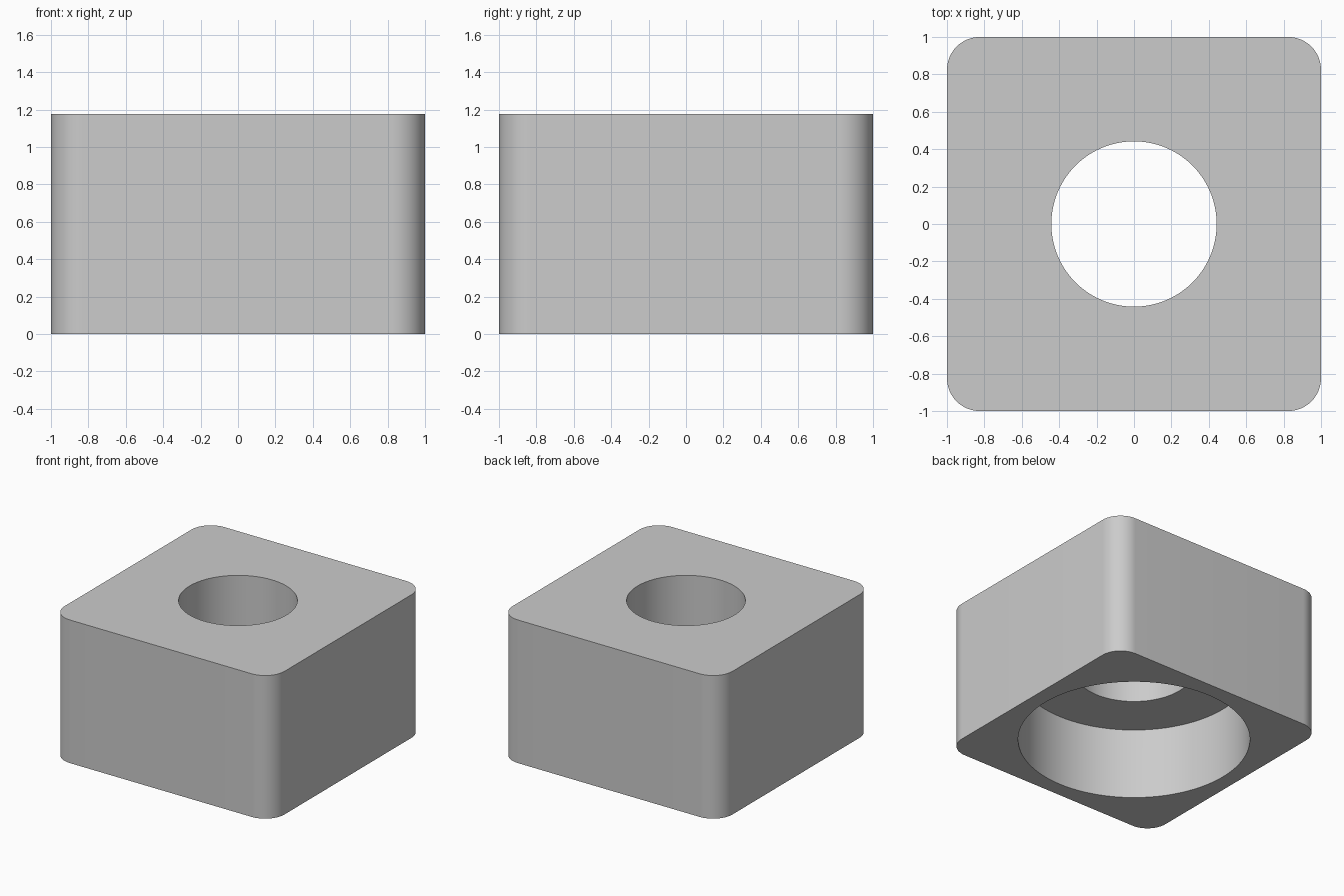
import bpy
import bmesh

HEIGHT = 1.176
CORNER = 0.176
HOLE_RADIUS = 0.442
BORE_RADIUS = 0.873
BORE_DEPTH = 0.587
MARGIN = 0.1

cube = bpy.data.objects.get("Cube")
if cube:
    bpy.data.objects.remove(cube, do_unlink=True)

grey = bpy.data.materials.new("plain grey")
grey.use_nodes = True
colour = (0.6, 0.6, 0.6, 1)
grey.diffuse_color = colour
grey.node_tree.nodes["Principled BSDF"].inputs["Base Color"].default_value = colour


def cylinder(name, radius, bottom, top):
    """Hidden cutter, round about the z axis."""
    bpy.ops.mesh.primitive_cylinder_add(
        vertices=96, radius=radius, depth=top - bottom,
        location=(0, 0, (bottom + top) / 2))
    cutter = bpy.context.object
    cutter.name = name
    cutter.data.materials.append(grey)
    cutter.hide_render = True
    return cutter


# Square block with rounded upright corners
bpy.ops.mesh.primitive_cube_add(size=2, location=(0, 0, HEIGHT / 2))
block = bpy.context.object
block.name = "block"
block.scale.z = HEIGHT / 2
bpy.ops.object.transform_apply(location=True, rotation=False, scale=True)
block.data.materials.append(grey)

bm = bmesh.new()
bm.from_mesh(block.data)
upright = [e for e in bm.edges
           if abs(e.verts[0].co.z - e.verts[1].co.z) > HEIGHT / 2]
bmesh.ops.bevel(bm, geom=upright, offset=CORNER, segments=16,
                profile=0.5, affect='EDGES')
bm.to_mesh(block.data)
bm.free()

# Wide recess from below and a narrow hole right through
cutters = [
    cylinder("recess_cutter", BORE_RADIUS, -MARGIN, BORE_DEPTH),
    cylinder("hole_cutter", HOLE_RADIUS, -2 * MARGIN, HEIGHT + MARGIN),
]
bpy.ops.object.select_all(action='DESELECT')
block.select_set(True)
bpy.context.view_layer.objects.active = block
for cutter in cutters:
    cut = block.modifiers.new(cutter.name, 'BOOLEAN')
    cut.operation = 'DIFFERENCE'
    cut.solver = 'EXACT'
    cut.object = cutter
    bpy.ops.object.modifier_apply(modifier=cut.name)
    bpy.data.objects.remove(cutter, do_unlink=True)

# Smooth walls, sharp rims
bpy.ops.object.shade_smooth_by_angle()
